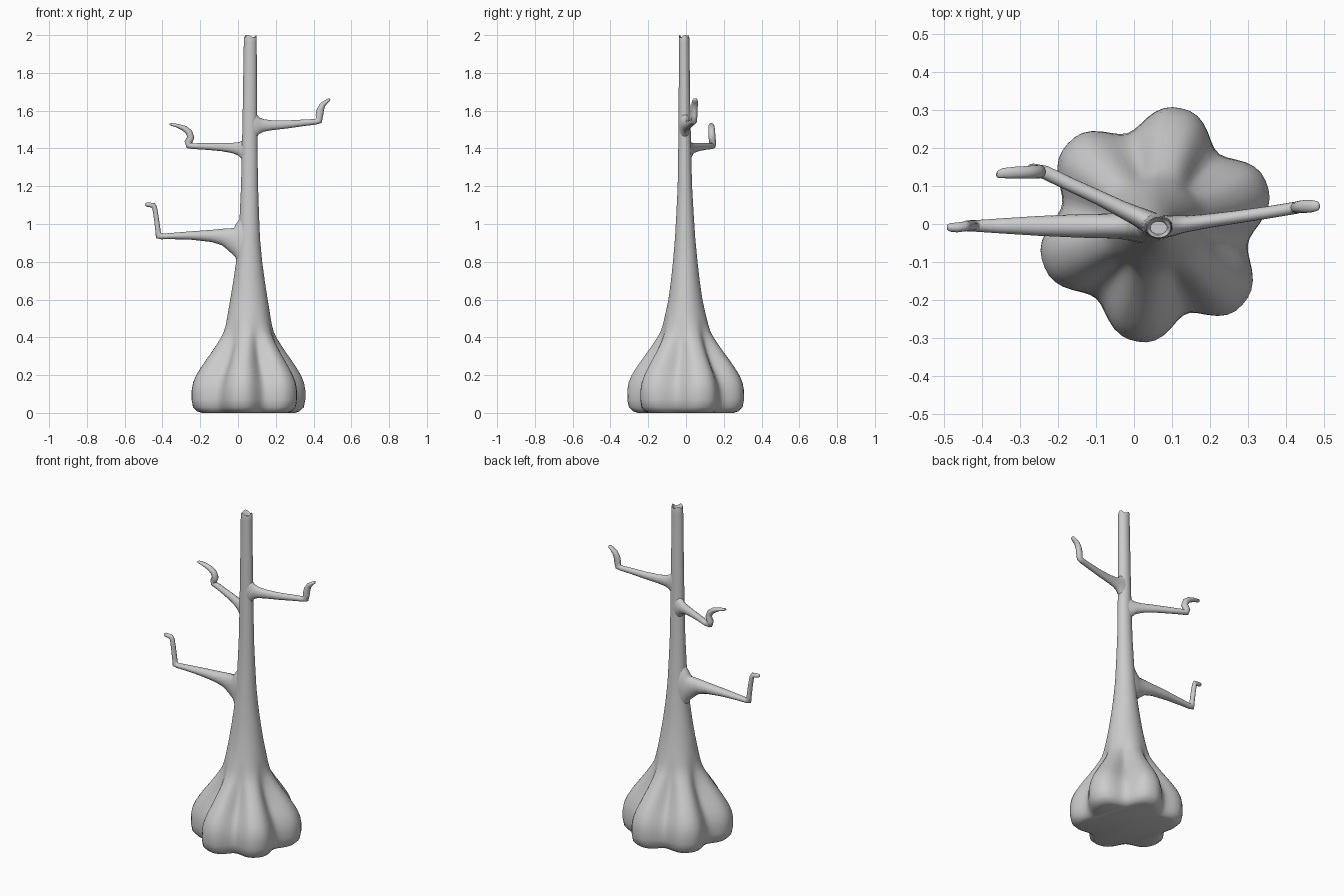
import bpy, bmesh
from math import pi, cos, sin, radians
from mathutils import Vector


def loft(name, rings, angle=50):
    """Skin a list of equal-sized point rings and close both ends."""
    bm = bmesh.new()
    rows = [[bm.verts.new(p) for p in ring] for ring in rings]
    n = len(rows[0])
    for a, b in zip(rows, rows[1:]):
        for i in range(n):
            j = (i + 1) % n
            bm.faces.new((a[i], a[j], b[j], b[i]))
    bm.faces.new(rows[0])
    bm.faces.new(rows[-1])
    bmesh.ops.recalc_face_normals(bm, faces=bm.faces)
    me = bpy.data.meshes.new(name)
    bm.to_mesh(me)
    bm.free()
    ob = bpy.data.objects.new(name, me)
    bpy.context.collection.objects.link(ob)
    bpy.ops.object.select_all(action='DESELECT')
    ob.select_set(True)
    bpy.context.view_layer.objects.active = ob
    bpy.ops.object.shade_smooth_by_angle(angle=radians(angle))
    return ob


# Angles of the six root lobes around the trunk
LOBES = [20, 77, 137, 200, 262, 317, 380]


def valley(deg):
    """0 on a lobe crest, 1 in the groove between two lobes."""
    deg = (deg - 20) % 360 + 20
    for a, b in zip(LOBES, LOBES[1:]):
        if a <= deg <= b:
            t = (deg - a) / (b - a)
            return (0.5 - 0.5 * cos(2 * pi * t)) ** 1.4
    return 0


# Trunk: (z, half width in x, half width in y, groove depth)
profile = [
    (0.0, .255, .255, .20), (.008, .28, .28, .20), (.03, .304, .304, .20),
    (.07, .312, .312, .20), (.12, .312, .312, .21), (.16, .305, .305, .23),
    (.20, .288, .288, .25), (.24, .263, .263, .27), (.28, .235, .235, .27),
    (.32, .205, .205, .25), (.36, .177, .177, .21), (.40, .151, .15, .14),
    (.43, .135, .133, .08), (.47, .123, .12, .03), (.53, .111, .105, 0),
    (.60, .099, .09, 0), (.70, .083, .076, 0), (.80, .069, .065, 0),
    (.92, .057, .054, 0), (1.05, .051, .046, 0), (1.2, .045, .038, 0),
    (1.4, .041, .034, 0), (1.6, .038, .031, 0), (1.8, .036, .029, 0),
    (1.96, .034, .028, 0), (1.985, .034, .028, 0),
    # broken rim and hollow end
    (1.993, .031, .026, 0), (1.987, .026, .021, 0), (1.97, .022, .017, 0),
]
N = 84
rings = []
for k, (z, rx, ry, depth) in enumerate(profile):
    cx, cy = .055 + .005 * z, -.005 * z
    ring = []
    for i in range(N):
        a = 2 * pi * i / N
        s = 1 - depth * valley(360 * i / N)
        dz = .007 * sin(3 * a + 1) if 1.98 < z else 0
        ring.append((cx + rx * s * cos(a), cy + ry * s * sin(a), z + dz))
    rings.append(ring)
loft("trunk", rings)


def branch(name, side, pts, n=16):
    """Tube through (x, y, z, half width, half height) with a flared root."""
    side = Vector(side).normalized()
    pos = [Vector(p[:3]) for p in pts]
    rings = []
    for i, p in enumerate(pts):
        tan = Vector((0, 0, 0))
        if i > 0:
            tan += (pos[i] - pos[i - 1]).normalized()
        if i < len(pts) - 1:
            tan += (pos[i + 1] - pos[i]).normalized()
        if i < 3:  # root rings stay upright against the trunk
            tan.z = 0
        up = side.cross(tan.normalized()).normalized()
        rings.append([pos[i] + side * p[3] * cos(2 * pi * k / n)
                      + up * p[4] * sin(2 * pi * k / n) for k in range(n)])
    return loft(name, rings, 65)


branch("low_left_branch", (0, 1, 0), [
    (.03, -.005, .895, .046, .165), (.0, -.005, .90, .042, .115),
    (-.015, -.005, .91, .038, .083), (-.04, -.005, .923, .034, .059),
    (-.08, -.005, .932, .032, .044), (-.14, -.005, .937, .031, .032),
    (-.25, -.005, .939, .026, .022), (-.36, -.005, .936, .019, .016),
    (-.405, -.005, .934, .016, .015), (-.42, -.005, .938, .015, .019),
    (-.423, -.005, .96, .015, .014), (-.432, -.005, 1.03, .015, .013),
    (-.441, -.005, 1.085, .014, .013), (-.449, -.007, 1.098, .013, .015),
    (-.465, -.009, 1.101, .013, .012), (-.484, -.009, 1.103, .011, .011),
    (-.491, -.009, 1.104, .006, .006)])

branch("upper_left_branch", (.42, .9, 0), [
    (.05, .0, 1.385, .03, .085), (.025, .012, 1.39, .028, .052),
    (.005, .022, 1.397, .025, .036), (-.03, .038, 1.403, .022, .027),
    (-.09, .068, 1.408, .019, .022), (-.17, .105, 1.411, .018, .018),
    (-.235, .136, 1.412, .018, .015), (-.258, .14, 1.415, .018, .019),
    (-.262, .14, 1.435, .018, .022), (-.25, .138, 1.46, .018, .019),
    (-.26, .137, 1.487, .018, .018), (-.285, .136, 1.507, .018, .015),
    (-.32, .135, 1.520, .017, .010), (-.352, .134, 1.527, .014, .007),
    (-.36, .134, 1.529, .007, .004)])

branch("right_branch", (-.1, 1, 0), [
    (.07, -.008, 1.52, .03, .09), (.098, -.005, 1.52, .028, .062),
    (.112, -.003, 1.521, .025, .044), (.135, .0, 1.522, .022, .033),
    (.18, .006, 1.523, .019, .026), (.26, .017, 1.527, .017, .021),
    (.35, .03, 1.536, .016, .017), (.41, .04, 1.541, .016, .015),
    (.428, .043, 1.547, .016, .019), (.431, .044, 1.575, .016, .020),
    (.436, .045, 1.605, .016, .019), (.449, .046, 1.632, .017, .015),
    (.468, .047, 1.648, .016, .010), (.483, .048, 1.659, .012, .008),
    (.487, .048, 1.661, .006, .004)])
